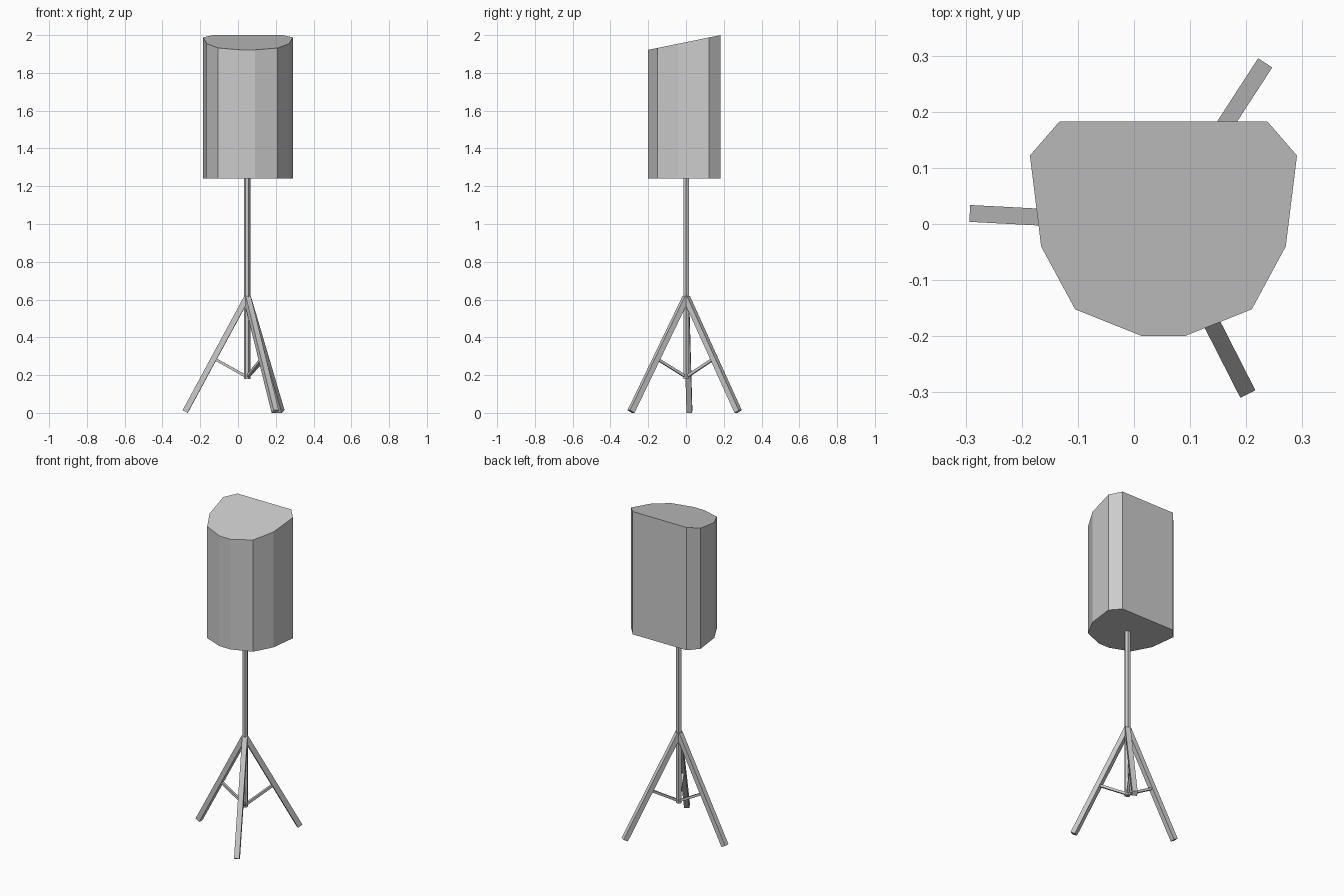
import bpy, bmesh, math
from mathutils import Vector, Matrix

if "Cube" in bpy.data.objects:
    bpy.data.objects.remove(bpy.data.objects["Cube"])

grey = bpy.data.materials.new("plain grey")
grey.diffuse_color = (0.6, 0.6, 0.6, 1)
grey.use_nodes = True
grey.node_tree.nodes["Principled BSDF"].inputs["Base Color"].default_value = grey.diffuse_color
CX = 0.0525   # cabinet centre line
PX = 0.048    # pole axis


def finish(bm, name):
    bmesh.ops.recalc_face_normals(bm, faces=bm.faces[:])
    me = bpy.data.meshes.new(name)
    bm.to_mesh(me)
    bm.free()
    me.materials.append(grey)
    ob = bpy.data.objects.new(name, me)
    bpy.context.collection.objects.link(ob)
    return ob


def bar(name, a, b, width):
    """Square bar between two points, one side kept level."""
    a, b = Vector(a), Vector(b)
    d = (b - a).normalized()
    side = d.cross(Vector((0, 0, 1))).normalized()
    up = side.cross(d)
    rot = Matrix((side, up, d)).transposed().to_4x4()
    bm = bmesh.new()
    bmesh.ops.create_cube(bm, size=1)
    bm.transform(Matrix.Translation((a + b) / 2) @ rot
                 @ Matrix.Diagonal((width, width, (b - a).length, 1)))
    return finish(bm, name)


# Speaker cabinet: mirrored outline, flat base, top sloping down to the front
half = [(0.0375, -0.2), (0.1575, -0.152), (0.218, -0.04), (0.238, 0.122), (0.185, 0.183)]
outline = [(CX + x, y) for x, y in half] + [(CX - x, y) for x, y in reversed(half)]
bm = bmesh.new()
base = [bm.verts.new((x, y, 1.24)) for x, y in outline]
top = [bm.verts.new((x, y, 1.922 + 0.078 * (y + 0.2) / 0.383)) for x, y in outline]
bm.faces.new(base)
bm.faces.new(top)
for i in range(len(outline)):
    j = (i + 1) % len(outline)
    bm.faces.new((base[i], base[j], top[j], top[i]))
finish(bm, "speaker_cabinet")

# Hexagonal pole
bm = bmesh.new()
bmesh.ops.create_cone(bm, cap_ends=True, segments=6, radius1=0.017, radius2=0.017, depth=1.07)
xs = [v.co.x for v in bm.verts]
if max(xs) < 0.0165:   # put corners on the x axis
    bm.transform(Matrix.Rotation(math.radians(30), 4, 'Z'))
bm.transform(Matrix.Translation((PX, 0.001, 0.18 + 0.535)))
finish(bm, "pole")

# Three legs, each with a brace to the foot of the pole
for i, deg in enumerate((57, 177, 297)):
    c, s = math.cos(math.radians(deg)), math.sin(math.radians(deg))

    def at(r, z):
        return (PX + r * c, 0.001 + r * s, z)

    bar(f"leg_{i + 1}", at(0, 0.613), at(0.328, 0.007), 0.03)
    bar(f"brace_{i + 1}", at(0.005, 0.193), at(0.176, 0.288), 0.014)
